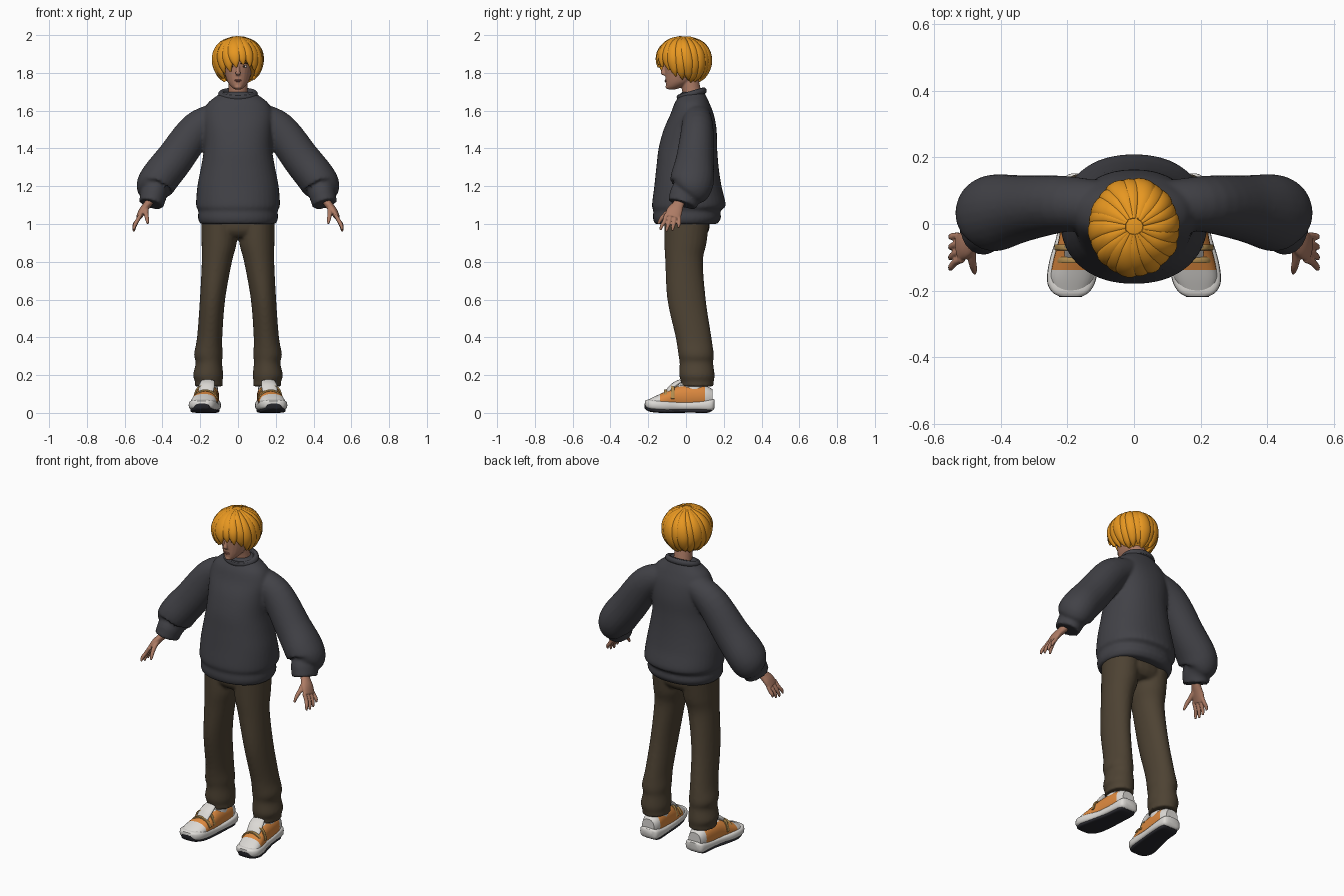
import bpy, bmesh, math, random
from mathutils import Vector

random.seed(4)
if "Cube" in bpy.data.objects:
    bpy.data.objects.remove(bpy.data.objects["Cube"])


def material(name, *rgb):
    m = bpy.data.materials.new(name)
    m.use_nodes = True
    m.diffuse_color = (*rgb, 1)
    m.node_tree.nodes["Principled BSDF"].inputs["Base Color"].default_value = (*rgb, 1)
    return m


skin = material("skin", .42, .2, .13)
hair = material("golden hair", .8, .31, .015)
knit = material("charcoal knit", .054, .054, .063)
cloth = material("brown cloth", .075, .055, .033)
white = material("off white", .72, .7, .67)
orange = material("orange suede", .72, .25, .05)
rubber = material("dark rubber", .022, .022, .028)
strap = material("mustard strap", .45, .27, .08)
dark = material("dark brown", .035, .018, .012)
lip = material("lip", .3, .11, .08)
X, Y, Z = Vector((1, 0, 0)), Vector((0, 1, 0)), Vector((0, 0, 1))


def smooth_path(pts, steps=5):
    """Catmull-Rom through tuples of position and two radii."""
    out = []
    for i in range(len(pts) - 1):
        p0, p1, p2, p3 = (pts[max(0, min(len(pts) - 1, i + k))] for k in (-1, 0, 1, 2))
        for s in range(steps):
            t = s / steps
            out.append([b + .5 * t * (c - a + t * (2*a - 5*b + 4*c - d + t * (3*(b - c) + d - a)))
                        for a, b, c, d in zip(p0, p1, p2, p3)])
    return out + [list(pts[-1])]


def loft(bm, pts, hint=Y, axis=None, power=2, pair=False, sides=24):
    """Skin ellipse-like rings (x, y, z, radius, radius) along a path."""
    path = smooth_path(pts)
    cs = [Vector(p[:3]) for p in path]
    for sx in ((1, -1) if pair else (1,)):
        rings = []
        for i, p in enumerate(path):
            t = axis or (cs[min(i + 1, len(cs) - 1)] - cs[max(i - 1, 0)]).normalized()
            h = hint(cs[i]) if callable(hint) else hint
            u = h.cross(t).normalized()
            v = t.cross(u)
            ring = []
            for k in range(sides):
                a = math.tau * k / sides
                c, s = math.cos(a), math.sin(a)
                q = cs[i] + u * p[3] * math.copysign(abs(c) ** (2 / power), c) \
                    + v * p[4] * math.copysign(abs(s) ** (2 / power), s)
                ring.append(bm.verts.new((q.x * sx, q.y, q.z)))
            rings.append(ring)
        for a, b in zip(rings, rings[1:]):
            for k in range(sides):
                n = (k + 1) % sides
                bm.faces.new((a[k], a[n], b[n], b[k]))
        bm.faces.new(rings[0][::-1])
        bm.faces.new(rings[-1])


def ball(bm, centre, radii, pair=False):
    for sx in ((1, -1) if pair else (1,)):
        vs = bmesh.ops.create_uvsphere(bm, u_segments=20, v_segments=12, radius=1)["verts"]
        for v in vs:
            v.co = Vector([v.co[i] * radii[i] + centre[i] for i in range(3)])
            v.co.x *= sx


def finish(name, bm, mats, rule=None, voxel=0, soften=3, angle=50):
    bmesh.ops.recalc_face_normals(bm, faces=bm.faces[:])
    if rule:
        for f in bm.faces:
            f.material_index = rule(f.calc_center_median())
    me = bpy.data.meshes.new(name)
    bm.to_mesh(me)
    bm.free()
    ob = bpy.data.objects.new(name, me)
    bpy.context.collection.objects.link(ob)
    for m in mats:
        me.materials.append(m)
    bpy.ops.object.select_all(action='DESELECT')
    ob.select_set(True)
    bpy.context.view_layer.objects.active = ob
    bpy.ops.object.shade_smooth_by_angle(angle=math.radians(angle))
    if voxel:
        r = ob.modifiers.new("fuse", 'REMESH')
        r.mode, r.voxel_size, r.use_smooth_shade = 'VOXEL', voxel, True
        s = ob.modifiers.new("soften", 'SMOOTH')
        s.factor, s.iterations = .5, soften
    return ob


# Sweater: torso with ribbed hem, baggy sleeves and cuffs
bm = bmesh.new()
loft(bm, [(0, 0, 1, .2, .165), (0, .005, 1.03, .212, .18), (0, .005, 1.07, .21, .178),
          (0, .015, 1.1, .222, .195), (0, .01, 1.2, .215, .178), (0, .008, 1.3, .196, .165),
          (0, .01, 1.4, .18, .155), (0, .022, 1.5, .182, .14), (0, .032, 1.58, .185, .115),
          (0, .032, 1.64, .16, .092), (0, .035, 1.68, .11, .07), (0, .035, 1.7, .085, .06)],
     axis=Z, power=2.2, sides=40)
loft(bm, [(.1, .055, 1.575, .07, .075), (.215, .06, 1.505, .092, .085), (.335, .047, 1.345, .1, .1),
          (.41, .035, 1.25, .102, .115), (.442, .025, 1.195, .098, .11), (.445, .005, 1.165, .073, .088),
          (.448, -.005, 1.15, .07, .083), (.46, -.02, 1.105, .066, .078)], pair=True)
finish("sweater", bm, [knit], voxel=.009)
bpy.ops.mesh.primitive_torus_add(major_segments=40, minor_segments=12, major_radius=.088, minor_radius=.017,
                                 location=(0, .03, 1.688), rotation=(.28, 0, 0))
collar = bpy.context.object
collar.name, collar.scale = "collar", (1, .78, 1)
collar.data.materials.append(knit)
bpy.ops.object.shade_smooth_by_angle()

# Trousers: hips and two loose legs with creased ankles
bm = bmesh.new()
loft(bm, [(0, .005, .93, .15, .09), (0, .005, .97, .19, .118), (0, .005, 1.06, .192, .12)], axis=Z)
loft(bm, [(.1, .005, 1.03, .095, .12), (.1, -.003, .9, .093, .112), (.112, -.01, .8, .08, .1),
          (.135, .003, .6, .067, .102), (.15, .04, .4, .067, .095), (.157, .053, .31, .076, .094),
          (.154, .055, .265, .07, .089), (.158, .058, .2, .08, .094), (.155, .06, .165, .073, .087),
          (.155, .06, .14, .076, .086)], axis=Z, pair=True)
finish("trousers", bm, [cloth], voxel=.009, soften=4)

# Hands with four fingers and a thumb
bm = bmesh.new()
loft(bm, [(.455, -.025, 1.14, .024, .03), (.478, -.04, 1.105, .021, .03), (.505, -.06, 1.07, .02, .042),
          (.525, -.072, 1.035, .015, .042)], pair=True)
for i in range(4):
    y, reach = -.106 + .023 * i, (.9, 1, .95, .75)[i]
    loft(bm, [(.515, y, 1.05, .011, .011), (.535, y - .008 + .003 * i, 1.015, .011, .011),
              (.548, y - .022 + .007 * i, 1.04 - .055 * reach, .01, .01),
              (.552, y - .03 + .009 * i, 1.04 - .08 * reach, .006, .006)], pair=True, sides=10)
loft(bm, [(.485, -.06, 1.09, .014, .016), (.487, -.1, 1.06, .013, .013), (.482, -.13, 1.03, .011, .011),
          (.478, -.147, 1, .006, .007)], pair=True, sides=10)
finish("hands", bm, [skin], voxel=.004)

# Head: neck, skull, nose, brow ridge and ears fused together
bm = bmesh.new()
loft(bm, [(0, .035, 1.63, .062, .055), (0, .03, 1.7, .052, .05), (0, .01, 1.8, .05, .05)], axis=Z)
loft(bm, [(0, -.075, 1.713, .018, .022), (0, -.06, 1.727, .036, .045), (0, -.036, 1.75, .054, .072),
          (0, -.02, 1.78, .066, .09), (0, -.01, 1.82, .075, .102), (0, -.005, 1.86, .08, .108),
          (0, 0, 1.92, .078, .1), (0, 0, 1.96, .05, .07)], axis=Z)
loft(bm, [(0, -.108, 1.85, .007, .008), (0, -.118, 1.82, .009, .01), (0, -.123, 1.798, .014, .012),
          (0, -.114, 1.787, .011, .008)], axis=Z, sides=12)
ball(bm, (.08, .005, 1.82), (.01, .02, .03), pair=True)
ball(bm, (0, -.095, 1.726), (.02, .014, .012))
finish("head", bm, [skin], voxel=.0045, soften=2)

# Facial features
bm = bmesh.new()
ball(bm, (.033, -.1, 1.834), (.015, .005, .006), pair=True)
finish("eyes", bm, [white])
bm = bmesh.new()
ball(bm, (.032, -.103, 1.834), (.006, .004, .006), pair=True)
finish("pupils", bm, [dark])
bm = bmesh.new()
loft(bm, [(.014, -.113, 1.849, .003, .004), (.034, -.106, 1.853, .003, .004), (.055, -.09, 1.848, .002, .003)],
     pair=True, hint=Y, sides=8)
finish("eyebrows", bm, [dark])
bm = bmesh.new()
for z in (1.762, 1.756):
    ball(bm, (0, -.107, z), (.019, .006, .0035))
finish("lips", bm, [lip])

# Hair cap, cut away in front of the face and below the ears
bm = bmesh.new()
ball(bm, (0, -.008, 1.865), (.118, .13, .128))
cut = bmesh.ops.bisect_plane(bm, geom=bm.verts[:] + bm.edges[:] + bm.faces[:], plane_co=(0, -.11, 1.865),
                             plane_no=(0, .65, .76), clear_inner=True)["geom_cut"]
bmesh.ops.edgeloop_fill(bm, edges=[e for e in cut if isinstance(e, bmesh.types.BMEdge)])
finish("hair_cap", bm, [hair])

# Hair locks sweeping from the crown around the head
bm = bmesh.new()
crown = Vector((0, -.01, 1.875))
LOCKS = 20
for i in range(LOCKS):
    az = -math.pi + math.tau * (i + .5) / LOCKS
    fall = 1.72 + .8 * min(1, abs(az) / 1.5) + random.uniform(-.14, .12)
    swirl, flick = random.uniform(.2, .45), random.uniform(0, .09)
    width = random.uniform(.026, .034)
    pts = []
    for t, w in ((.08, .3), (.3, .75), (.5, 1), (.7, 1.05), (.87, .75), (1, .12)):
        th, ph = fall * t, az + swirl * (t - .75)
        r = 1 + flick * t ** 3 + (.02 if i % 2 else 0) * math.sin(math.pi * t)
        c = math.cos(th)
        pts.append((.119 * r * math.sin(th) * math.sin(ph), crown.y - .13 * r * math.sin(th) * math.cos(ph),
                    crown.z + (.112 if c > 0 else .14) * c, width * w, .016 * (.4 + .6 * w)))
    loft(bm, pts, hint=lambda p: p - crown, sides=12)
finish("hair_locks", bm, [hair])

# Shoes: upper coloured by zone, tongue, straps, midsole and tread
bm = bmesh.new()
loft(bm, [(.155, .14, .08, .04, .045), (.155, .1, .085, .054, .06), (.16, .03, .085, .058, .066),
          (.165, -.04, .08, .06, .064), (.175, -.1, .065, .065, .052), (.185, -.16, .052, .066, .038),
          (.19, -.2, .048, .05, .022)], hint=Z, axis=-Y, power=2.3, pair=True)
finish("shoe_uppers", bm, [orange, white], rule=lambda c: int(c.y < -.135 or c.y > .1 or c.z > .138))
bm = bmesh.new()
loft(bm, [(.17, -.1, .11, .04, .012), (.165, -.065, .145, .042, .014), (.16, -.03, .168, .036, .01)],
     hint=Z, pair=True)
loft(bm, [(.157, .035, .1, .052, .07), (.157, .035, .16, .048, .062)], axis=Z, pair=True)
finish("shoe_tongues", bm, [white])
bm = bmesh.new()
for y, top in ((-.108, .12), (-.07, .143)):
    loft(bm, [(.235, y, .075, .004, .009), (.215, y, top - .015, .005, .009), (.172, y, top, .005, .009),
              (.13, y, top - .015, .005, .009), (.107, y, .075, .004, .009)], pair=True, power=4, sides=12)
finish("shoe_straps", bm, [strap])
bm = bmesh.new()
loft(bm, [(.152, .152, .05, .035, .02), (.152, .135, .042, .058, .032), (.155, .06, .038, .064, .026),
          (.165, -.03, .036, .066, .024), (.18, -.11, .038, .074, .028), (.188, -.17, .042, .073, .028),
          (.19, -.203, .046, .057, .024), (.19, -.217, .05, .035, .014)],
     hint=Z, axis=-Y, power=3.5, pair=True)
finish("shoe_midsoles", bm, [white])
bm = bmesh.new()
loft(bm, [(.152, .138, .022, .042, .012), (.153, .11, .012, .054, .012), (.158, .03, .011, .057, .01),
          (.175, -.08, .01, .066, .01), (.186, -.15, .013, .066, .012), (.19, -.197, .024, .05, .016),
          (.19, -.219, .036, .034, .013)], hint=Z, axis=-Y, power=3.5, pair=True)
finish("shoe_treads", bm, [rubber])
